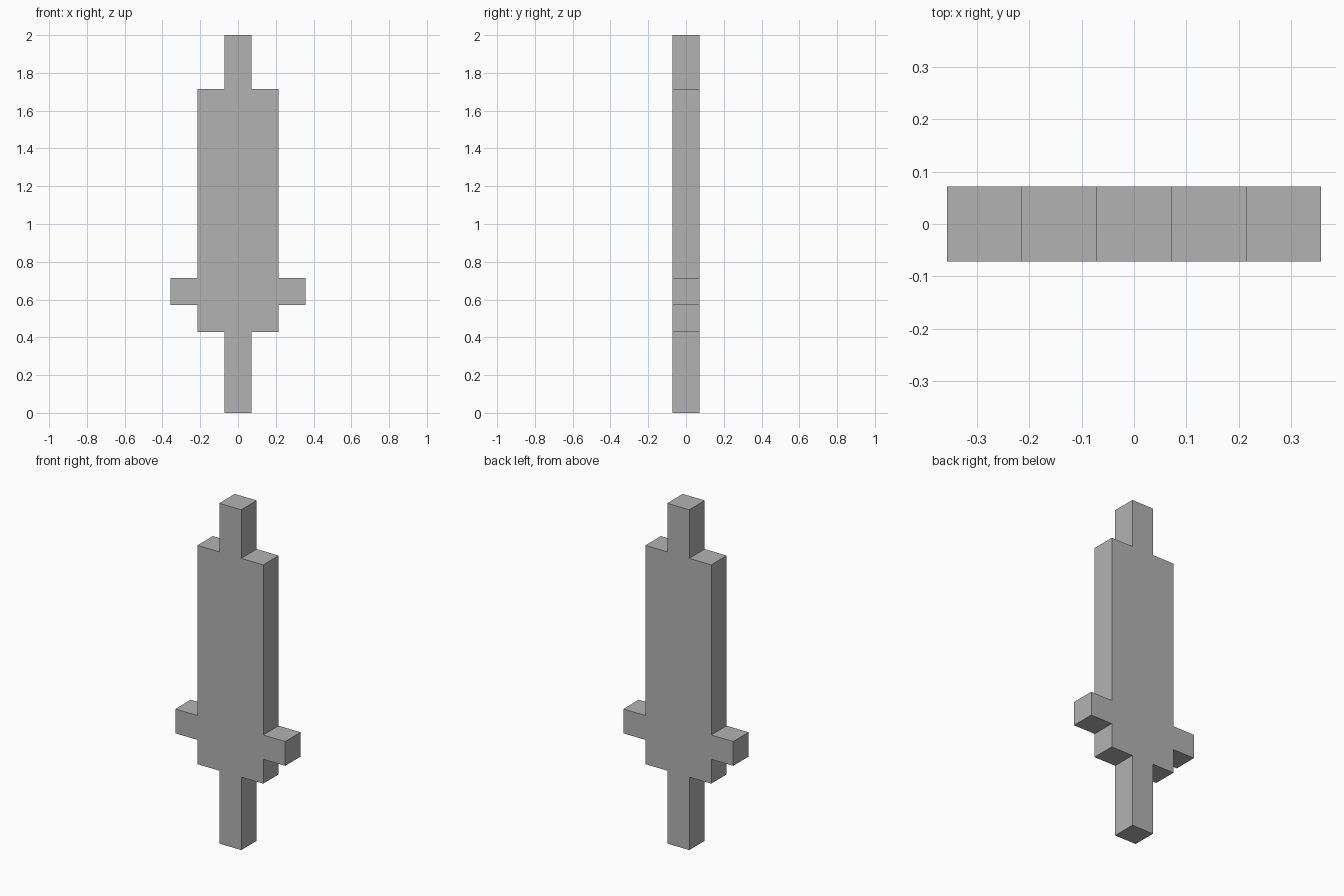
import bpy
import bmesh

# Remove the default object
cube = bpy.data.objects.get("Cube")
if cube:
    bpy.data.objects.remove(cube, do_unlink=True)

U = 2 / 7  # two grid cells; the outline sits on a grid of half this size
CELL = U / 2

# Single flat grey
grey = bpy.data.materials.new("plain grey")
grey.use_nodes = True
colour = (0.45, 0.45, 0.45, 1)
grey.diffuse_color = colour
grey.node_tree.nodes["Principled BSDF"].inputs["Base Color"].default_value = colour

# Right half of the stepped outline, in cells (x, z), from bottom to top
half = [(0.5, 0), (0.5, 3), (1.5, 3), (1.5, 4), (2.5, 4), (2.5, 5),
        (1.5, 5), (1.5, 12), (0.5, 12), (0.5, 14)]
outline = half + [(-x, z) for x, z in reversed(half)]

# Extrude the mirrored outline into a slab one cell thick
bm = bmesh.new()
front = bm.faces.new([bm.verts.new((x * CELL, -CELL / 2, z * CELL)) for x, z in outline])
extruded = bmesh.ops.extrude_face_region(bm, geom=[front], use_keep_orig=True)
back_verts = [g for g in extruded["geom"] if isinstance(g, bmesh.types.BMVert)]
bmesh.ops.translate(bm, verts=back_verts, vec=(0, CELL, 0))
bmesh.ops.recalc_face_normals(bm, faces=bm.faces)

mesh = bpy.data.meshes.new("stepped_body")
bm.to_mesh(mesh)
bm.free()
mesh.materials.append(grey)
body = bpy.data.objects.new("stepped_body", mesh)
bpy.context.collection.objects.link(body)
